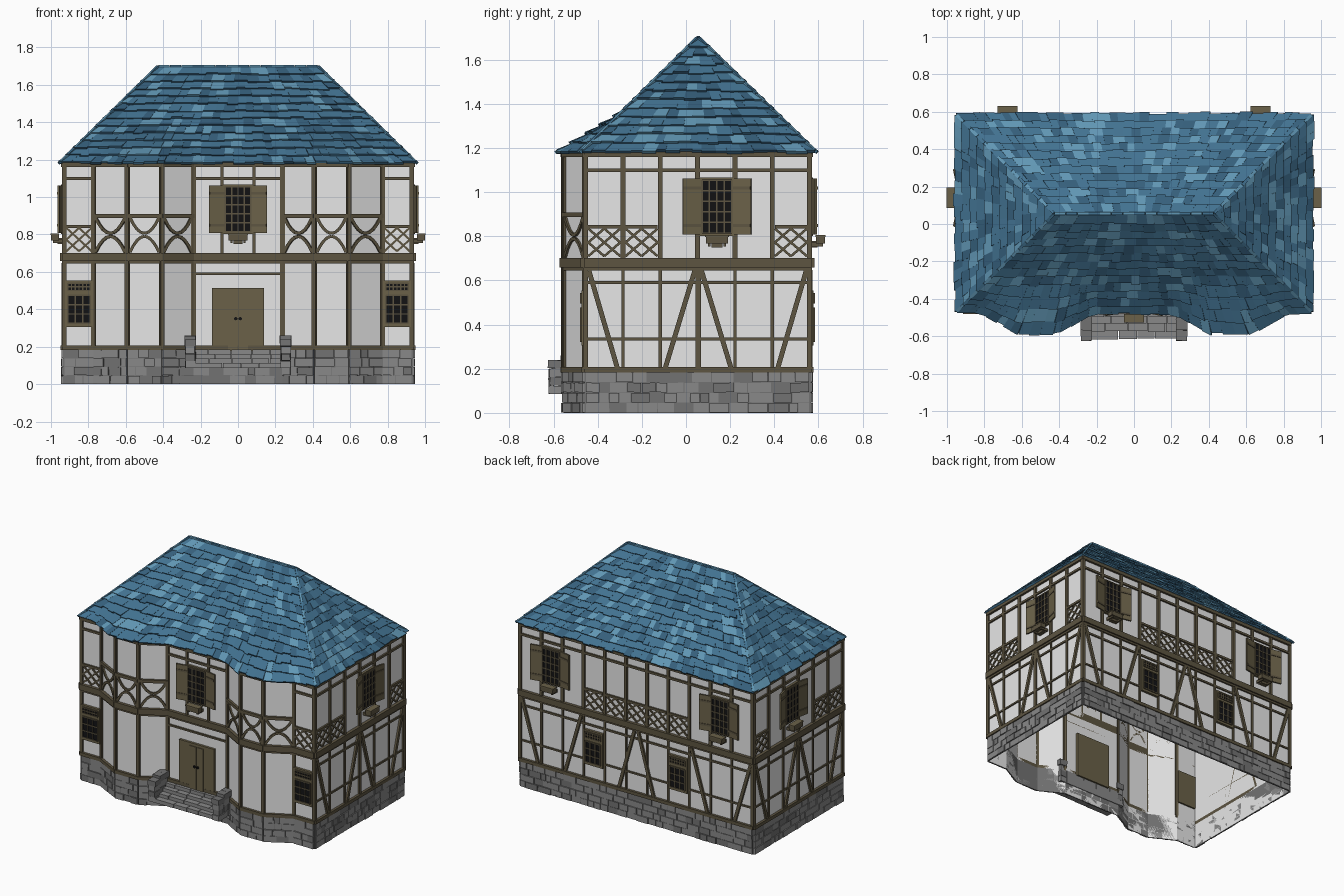
import bpy, bmesh, math, random
from mathutils import Vector, Matrix, Euler

if "Cube" in bpy.data.objects:
    bpy.data.objects.remove(bpy.data.objects["Cube"])
random.seed(4)

def mat(name, *c):
    m = bpy.data.materials.new(name)
    m.diffuse_color = (*c, 1)
    m.use_nodes = True
    m.node_tree.nodes["Principled BSDF"].inputs["Base Color"].default_value = m.diffuse_color
    return m

plaster = mat("plaster", .8, .8, .8)
timber = mat("timber", .11, .09, .053)
wood = mat("shutter_wood", .145, .12, .066)
glass = mat("dark_glass", .006, .006, .007)
stone = mat("stone", .25, .25, .25)
stone_dark = mat("stone_dark", .17, .17, .17)
blue = mat("tile_blue", .055, .17, .285)
blue_light = mat("tile_light_blue", .12, .31, .46)
blue_dark = mat("tile_dark_blue", .036, .115, .2)

parts = {}

def part(name, *mats):
    parts[name] = (bmesh.new(), mats)
    return parts[name][0]

def box(bm, M, c, s, rot=(0, 0, 0), mi=0):
    L = M @ Matrix.Translation(c) @ Euler(rot).to_matrix().to_4x4() @ Matrix.Diagonal((*s, 1))
    for v in bmesh.ops.create_cube(bm, size=1, matrix=L)["verts"]:
        for f in v.link_faces:
            f.material_index = mi

def hexa(bm, bottom, top, mi):
    v = [bm.verts.new(p) for p in bottom + top]
    for q in ((3, 2, 1, 0), (4, 5, 6, 7), (0, 1, 5, 4), (1, 2, 6, 5), (2, 3, 7, 6), (3, 0, 4, 7)):
        bm.faces.new([v[i] for i in q]).material_index = mi

# Footprint, counter-clockwise, with two bays on the front
left = [(-.93, -.455), (-.77, -.455), (-.59, -.55), (-.41, -.55), (-.24, -.455)]
foot = left + [(-x, y) for x, y in reversed(left)] + [(.93, .56), (-.93, .56)]
walls = []   # (frame, length): local x along wall, -y outward
for i, p in enumerate(foot):
    q = foot[(i + 1) % len(foot)]
    d = Vector(q) - Vector(p)
    M = Matrix.Translation((*p, 0)) @ Matrix.Rotation(math.atan2(d.y, d.x), 4, 'Z')
    walls.append((M, d.length))
CENTRE, RIGHT, BACK, LEFT = 4, 9, 10, 11

# Plaster walls: open shell
bm = part("plaster_walls", plaster)
lo = [bm.verts.new((*p, 0)) for p in foot]
hi = [bm.verts.new((*p, 1.195)) for p in foot]
for i in range(len(foot)):
    j = (i + 1) % len(foot)
    bm.faces.new((lo[i], lo[j], hi[j], hi[i]))

# Stone base: courses of random blocks
bm = part("stone_base", stone, stone_dark)
for M, L in walls:
    box(bm, M, (L / 2, -.003, .0925), (L, .006, .185), mi=1)
    for r in range(4):
        u = 0
        while u < L - .005:
            w = random.uniform(.04, .11)
            if L - u - w < .035:
                w = L - u
            d = random.uniform(.008, .016)
            box(bm, M, (u + w / 2, -d / 2, .023 + r * .046), (w - .004, d, .043),
                (0, random.uniform(-.02, .02), 0), random.random() < .25)
            u += w

# Timber frame
tb = part("timber_frame", timber)

def beam(k, u0, z0, u1, z1, w=.02, t=.012):
    du, dz = u1 - u0, z1 - z0
    box(tb, walls[k][0], ((u0 + u1) / 2, -t / 2, (z0 + z1) / 2),
        (math.hypot(du, dz), t, w), (0, -math.atan2(dz, du), 0))

def lattice(k, u0, u1, z0=.71, z1=.835):
    um, zm = (u0 + u1) / 2, (z0 + z1) / 2
    for a in ((u0, z0, u1, z1), (u0, z1, u1, z0), (u0, zm, um, z1), (um, z1, u1, zm),
              (u1, zm, um, z0), (um, z0, u0, zm)):
        beam(k, *a, .011, .008)
    beam(k, u0, .843, u1, .843, .016)

for k, (M, L) in enumerate(walls):
    for z, w, t in ((.195, .024, .018), (.652, .014, .012), (.68, .042, .022), (1.172, .024, .016)):
        beam(k, -.008, z, L + .008, z, w, t)
    for u in (0, L):
        beam(k, u, .2, u, 1.17, .024)

# Curved crosses and rails on the bays
for k in (1, 2, 3, 5, 6, 7):
    L = walls[k][1]
    beam(k, 0, .898, L, .898, .022, .016)
    for s in (-1, 1):
        arc = [(.012 + (L - .024) * i / 8, .798 + s * (.008 + .085 * abs(i / 4 - 1) ** 2)) for i in range(9)]
        for a, b in zip(arc, arc[1:]):
            beam(k, *a, *b, .016, .01)

# Narrow front end panels and centre wall
for k in (0, 8):
    lattice(k, .012, walls[k][1] - .012)
    beam(k, 0, 1.1, walls[k][1], 1.1, .016)
beam(CENTRE, 0, 1.1, .48, 1.1, .016)
beam(CENTRE, 0, .59, .48, .59, .012)
for u in (.155, .325):
    beam(CENTRE, u, .7, u, 1.165, .016)

def storeys(k, n, grid, braces):
    L = walls[k][1]
    p = L / n
    beam(k, 0, 1.1, L, 1.1, .016)
    beam(k, 0, .59, L, .59, .014, .009)
    beam(k, 0, .335, L, .335, .012, .009)
    for i in range(1, n):
        beam(k, i * p, .7, i * p, 1.165, .022)
        beam(k, i * p, .2, i * p, .65, .014, .009)
    for i in grid:
        lattice(k, i * p + .012, (i + 1) * p - .012)
    for a, b in braces:
        beam(k, a, .645, b, .2, .022, .014)

side = [(.015, .145), (.495, .36), (.525, .66), (1.0, .87)]
storeys(RIGHT, 6, (0, 1, 5), side)
beam(RIGHT, .51, .2, .51, .65, .024)
storeys(LEFT, 6, (0, 4, 5), [(1.015 - a, 1.015 - b) for a, b in side])
beam(LEFT, .505, .2, .505, .65, .024)
half = [(.015, .145), (.49, .36), (.915, .79)]
storeys(BACK, 11, range(3, 8), half + [(1.86 - a, 1.86 - b) for a, b in half])

# Shuttered upper windows with planter boxes
wf = part("window_frames", wood, timber)
wg = part("window_panes", glass)
sh = part("shutters", wood, timber)
pb = part("planter_boxes", timber, wood)

def bars(M, u, w, z0, z1, nu, nz, d):
    for i in range(nu + 1):
        box(wf, M, (u - w / 2 + w * i / nu, -d, (z0 + z1) / 2), (.007, .008, z1 - z0), mi=1)
    for i in range(nz + 1):
        box(wf, M, (u, -d, z0 + (z1 - z0) * i / nz), (w, .008, .007), mi=1)

def upper_window(k, u):
    M = walls[k][0]
    box(wf, M, (u, -.004, .935), (.155, .024, .265))
    box(wg, M, (u, -.012, .935), (.135, .014, .24))
    bars(M, u, .135, .815, 1.055, 4, 5, .02)
    for s in (-1, 1):
        box(sh, M, (u + s * .112, -.021, .935), (.088, .01, .255), (0, 0, -s * .2))
        for z in (.85, 1.02):
            box(sh, M, (u + s * .112, -.027, z), (.08, .006, .014), (0, 0, -s * .2), 1)
        box(pb, M, (u + s * .035, -.03, .765), (.012, .06, .02), (0, 0, 0))
    box(pb, M, (u, -.049, .785), (.1, .042, .036))
    box(pb, M, (u, -.049, .802), (.108, .046, .008), mi=1)
    box(pb, M, (u, -.02, .765), (.05, .03, .03))

def lower_window(k, u):
    M = walls[k][0]
    box(wf, M, (u, -.003, .43), (.15, .03, .25))
    box(wg, M, (u, -.006, .4), (.12, .03, .155))
    box(wg, M, (u, -.006, .52), (.12, .03, .045))
    bars(M, u, .12, .325, .475, 3, 3, .021)
    bars(M, u, .12, .5, .54, 6, 2, .021)

upper_window(CENTRE, .24)
upper_window(RIGHT, .595)
upper_window(LEFT, .42)
for u in (.254, 1.606):
    upper_window(BACK, u)
for u in (.592, 1.268):
    lower_window(BACK, u)
lower_window(0, .08)
lower_window(8, .08)

# Double door
M = walls[CENTRE][0]
bm = part("front_door", wood, glass, timber)
box(bm, M, (.24, 0, .345), (.28, .034, .335))
for s in (-1, 1):
    box(bm, M, (.24 + s * .028, -.018, .338), (.053, .008, .31))
    ring = M @ Matrix.Translation((.24 + s * .012, -.025, .35)) @ Matrix.Rotation(math.pi / 2, 4, 'X')
    for v in bmesh.ops.create_cone(bm, cap_ends=True, segments=10, radius1=.009, radius2=.009,
                                   depth=.01, matrix=ring)["verts"]:
        for f in v.link_faces:
            f.material_index = 1

# Steps with stacked stone cheeks
I = Matrix.Identity(4)
bm = part("front_steps", stone, stone_dark)
for i in range(4):
    y0, top = -.615 + .04 * i, .112 + .024 * i
    x = -.23
    while x < .225:
        w = random.uniform(.07, .15)
        if .23 - x - w < .05:
            w = .23 - x
        y1 = y0 + random.uniform(-.004, .004)
        box(bm, I, (x + w / 2, (y1 - .45) / 2, (top + .085) / 2), (w - .003, -.45 - y1, top - .085))
        x += w
bm = part("step_side_stones", stone, stone_dark)
for s in (-1, 1):
    for y, n in ((-.592, 4), (-.535, 4), (-.482, 4)):
        h = (.155 if y < -.56 else .175) / n
        for j in range(n):
            g = .008 if j == n - 1 else random.uniform(-.006, .004)
            box(bm, I, (s * .255, y, .085 + h * (j + .5)), (.052 + g, .058 + g, h - .002),
                (random.uniform(-.05, .05), 0, random.uniform(-.08, .08)), j % 2)

# Roof: each slope is a function of position a (0..1) along the row and height t (0..1)
def bump(x):
    x = abs(x)
    return .108 * max(0, min(1, (x - .22) / .19, (.82 - x) / .2))

def height(t):
    return 1.183 + .512 * t

def front(a, t):
    x = (2 * a - 1) * (.945 - .52 * t)
    return Vector((x, -.465 + .52 * t - bump(x) * max(0, 1 - t / .34), height(t)))

def back(a, t):
    return Vector(((1 - 2 * a) * (.945 - .52 * t), .58 - .525 * t, height(t)))

def gable(s):
    def f(a, t):
        a = a if s > 0 else 1 - a
        y0, y1 = -.465 + .52 * t, .58 - .525 * t
        return Vector((s * (.945 - .52 * t), y0 + (y1 - y0) * a, height(t)))
    return f

tiles = part("roof_tiles", blue, blue_light, blue_dark)
shell = part("roof_shell", blue_dark)
ROWS = 13
for S, n in ((front, 40), (back, 1), (gable(1), 1), (gable(-1), 1)):
    for i in range(n):
        for t0, t1 in ((0, .34), (.34, .998)):
            shell.faces.new([shell.verts.new(S(a / n, t)) for a, t in
                             ((i, t0), (i + 1, t0), (i + 1, t1), (i, t1))])
    for r in range(ROWS):
        t0, t1 = r / ROWS, (r + 1) / ROWS
        width = (S(1, t0) - S(0, t0)).length
        a = 0
        while a < .999:
            b = a + random.uniform(.035, .07) / width
            if (1 - b) * width < .03:
                b = 1
            tl = t0 - random.uniform(0, .02)
            low = [S(a, tl), S(b, tl), S(b, t1), S(a, t1)]
            nrm = (low[1] - low[0]).cross(low[3] - low[0] if a < .5 else low[2] - low[1]).normalized()
            th = random.uniform(.011, .018)
            top = [low[0] + nrm * th, low[1] + nrm * th, low[2] + nrm * .004, low[3] + nrm * .004]
            hexa(tiles, low, top, random.choices((0, 1, 2), (.62, .2, .18))[0])
            a = b

# Hip and ridge caps
bm = part("roof_ridge_caps", blue_light, blue)
ends = [(front(0, 0), front(0, 1)), (front(1, 0), front(1, 1)), (back(0, 0), back(0, 1)),
        (back(1, 0), back(1, 1)), (front(0, 1), front(1, 1))]
for p, q in ends:
    d = q - p
    R = d.to_track_quat('X', 'Z').to_matrix().to_4x4()
    for i in range(14):
        box(bm, Matrix.Translation(p + d * (i + .5) / 14) @ R, (0, 0, .006), (d.length / 14 * .97, .016, .012), mi=i % 2)

# Turn every part into an object
for name, (bm, mats) in parts.items():
    if name not in ("plaster_walls", "roof_shell"):
        bmesh.ops.recalc_face_normals(bm, faces=bm.faces)
    me = bpy.data.meshes.new(name)
    bm.to_mesh(me)
    bm.free()
    for m in mats:
        me.materials.append(m)
    bpy.context.collection.objects.link(bpy.data.objects.new(name, me))
